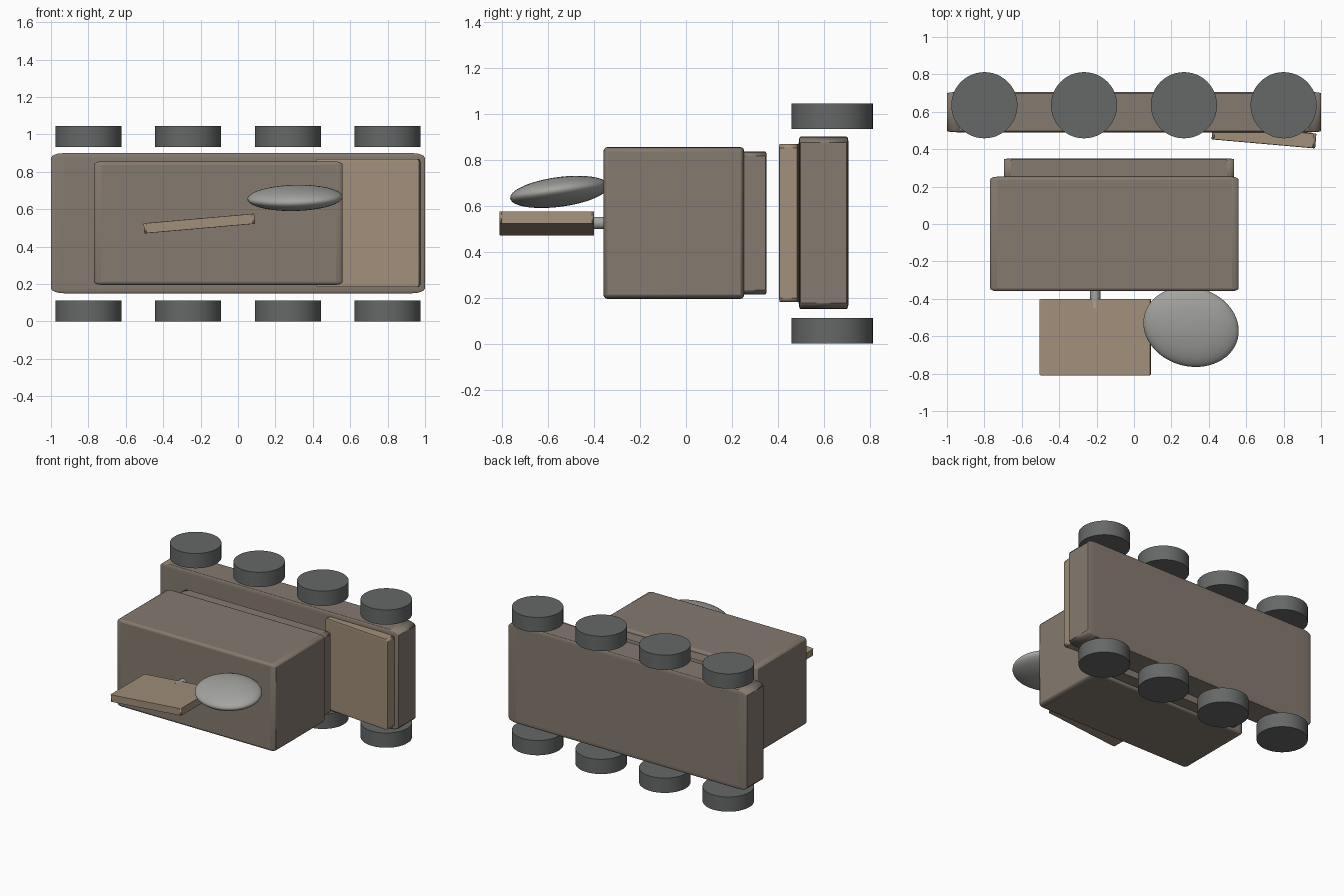
import bpy
from math import radians

if "Cube" in bpy.data.objects:
    bpy.data.objects.remove(bpy.data.objects["Cube"])


def mat(name, r, g, b):
    m = bpy.data.materials.new(name)
    m.diffuse_color = (r, g, b, 1)
    m.use_nodes = True
    m.node_tree.nodes["Principled BSDF"].inputs["Base Color"].default_value = m.diffuse_color
    return m


BROWN = mat("brown", 0.235, 0.195, 0.16)
TAN = mat("tan", 0.36, 0.275, 0.195)
DARK = mat("dark_grey", 0.13, 0.14, 0.135)
GREY = mat("light_grey", 0.37, 0.37, 0.355)


def finish(ob, name, material, angle=30):
    ob.name = name
    ob.data.materials.append(material)
    bpy.ops.object.shade_smooth_by_angle(angle=radians(angle))
    return ob


def box(name, center, size, material, bevel, rot=(0, 0, 0)):
    # Bevel works on the unscaled unit cube, so rounding stretches with the box
    bpy.ops.mesh.primitive_cube_add(size=1, location=center,
                                    rotation=[radians(a) for a in rot])
    ob = bpy.context.object
    ob.scale = size
    b = ob.modifiers.new("bevel", 'BEVEL')
    b.width = bevel
    b.segments = 3
    return finish(ob, name, material, 40)


def cylinder(name, center, radius, depth, material, rot=(0, 0, 0)):
    bpy.ops.mesh.primitive_cylinder_add(vertices=48, radius=radius, depth=depth,
                                        location=center,
                                        rotation=[radians(a) for a in rot])
    return finish(bpy.context.object, name, material)


# Chassis slab and sloped nose plate
box("chassis", (0, 0.598, 0.525), (2.0, 0.216, 0.75), BROWN, 0.035)
box("nose_plate", (0.695, 0.468, 0.525), (0.556, 0.08, 0.685), TAN, 0.025, (0, 0, -5))

# Main body and its collar
box("body", (-0.105, -0.053, 0.525), (1.33, 0.612, 0.66), BROWN, 0.028)
box("body_collar", (-0.08, 0.28, 0.525), (1.23, 0.14, 0.62), BROWN, 0.03)

# Tilted panel on a short stub
box("panel", (-0.207, -0.605, 0.523), (0.594, 0.41, 0.055), TAN, 0.02, (0, -5, 0))
cylinder("panel_stub", (-0.207, -0.39, 0.525), 0.027, 0.12, GREY, (90, 0, 0))

# Flattened dish
bpy.ops.mesh.primitive_uv_sphere_add(segments=48, ring_count=24, radius=1,
                                     location=(0.305, -0.55, 0.66),
                                     rotation=(radians(8), 0, radians(-15)))
bpy.context.object.scale = (0.258, 0.213, 0.064)
finish(bpy.context.object, "dish", GREY, 60)

# Two rows of four wheels
for side, z in (("lower", 0.056), ("upper", 0.989)):
    for i, x in enumerate((-0.8, -0.267, 0.267, 0.8)):
        cylinder(f"{side}_wheel_{i + 1}", (x, 0.635, z), 0.177, 0.112, DARK)
